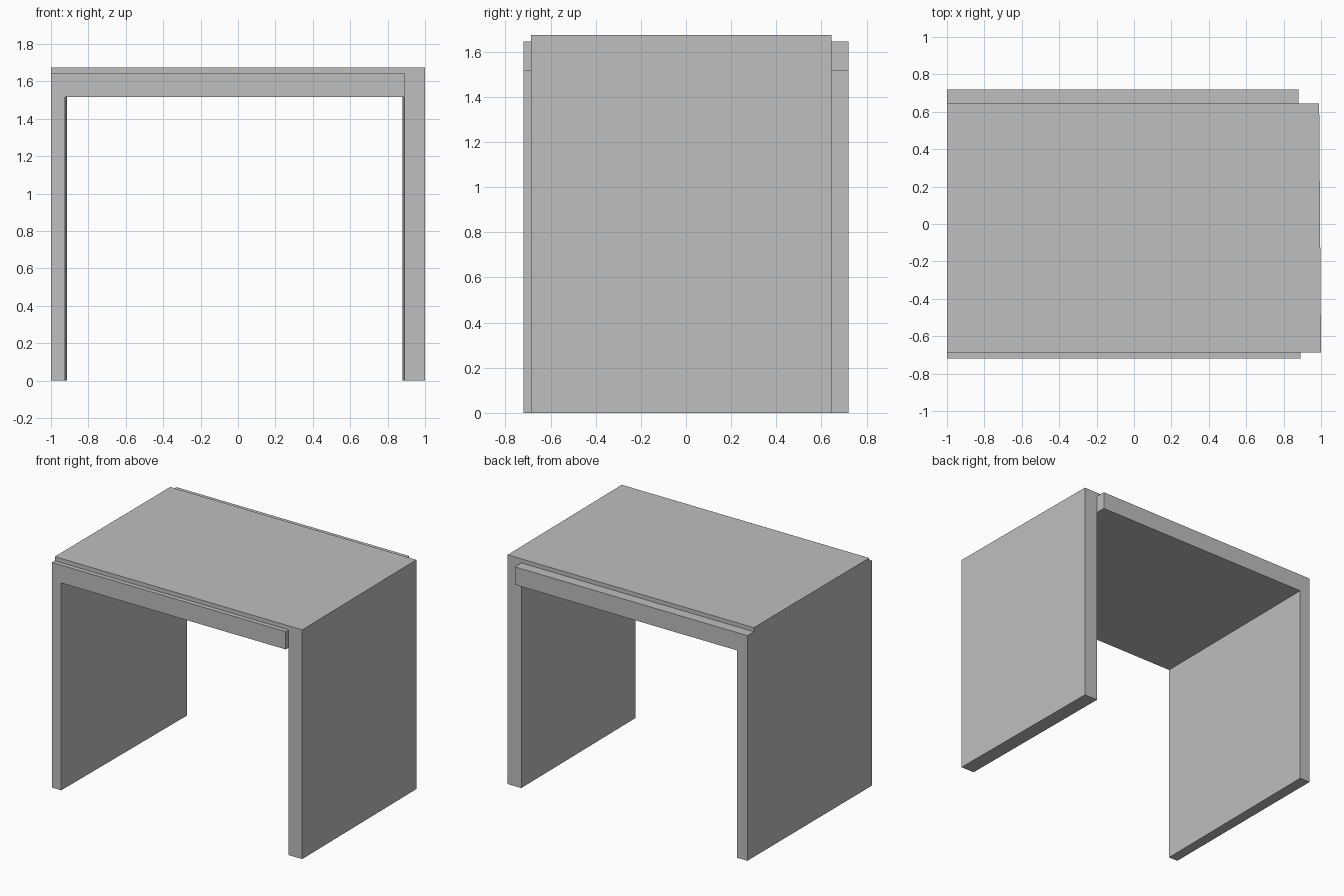
import bpy
import bmesh

cube = bpy.data.objects.get("Cube")
if cube:
    bpy.data.objects.remove(cube, do_unlink=True)

grey = bpy.data.materials.new("neutral grey")
grey.use_nodes = True
colour = (0.52, 0.52, 0.52, 1)
grey.diffuse_color = colour
for node in grey.node_tree.nodes:
    if node.type == 'BSDF_PRINCIPLED':
        node.inputs["Base Color"].default_value = colour


def extruded_profile(name, profile, front, back):
    """Extrude (x, z, drift) points along y; drift skews x toward the back."""
    bm = bmesh.new()
    near = [bm.verts.new((x, front, z)) for x, z, drift in profile]
    far = [bm.verts.new((x + drift, back, z)) for x, z, drift in profile]
    bm.faces.new(near)
    bm.faces.new(far)
    for i in range(len(near)):
        j = (i + 1) % len(near)
        bm.faces.new((near[i], near[j], far[j], far[i]))
    bmesh.ops.recalc_face_normals(bm, faces=bm.faces[:])
    mesh = bpy.data.meshes.new(name)
    bm.to_mesh(mesh)
    bm.free()
    mesh.materials.append(grey)
    obj = bpy.data.objects.new(name, mesh)
    bpy.context.collection.objects.link(obj)
    return obj


top, seam, ceiling = 1.675, 1.645, 1.515
inner_right, inner_left, skew = 0.89, -0.925, 0.01

# Lower piece: side panel at -x and the thick slab under the top
extruded_profile("side_panel_and_slab", [
    (-1, 0, 0), (inner_left, 0, skew), (inner_left, ceiling, skew),
    (inner_right, ceiling, -skew), (inner_right, seam, -skew), (-1, seam, 0),
], -0.72, 0.72)

# Upper piece: thin cover folding down into the panel at +x
extruded_profile("cover_and_side_panel", [
    (1, 0, -skew), (1, top, -skew), (-1, top, 0), (-1, seam, 0),
    (inner_right, seam, -skew), (inner_right, 0, -skew),
], -0.687, 0.645)
